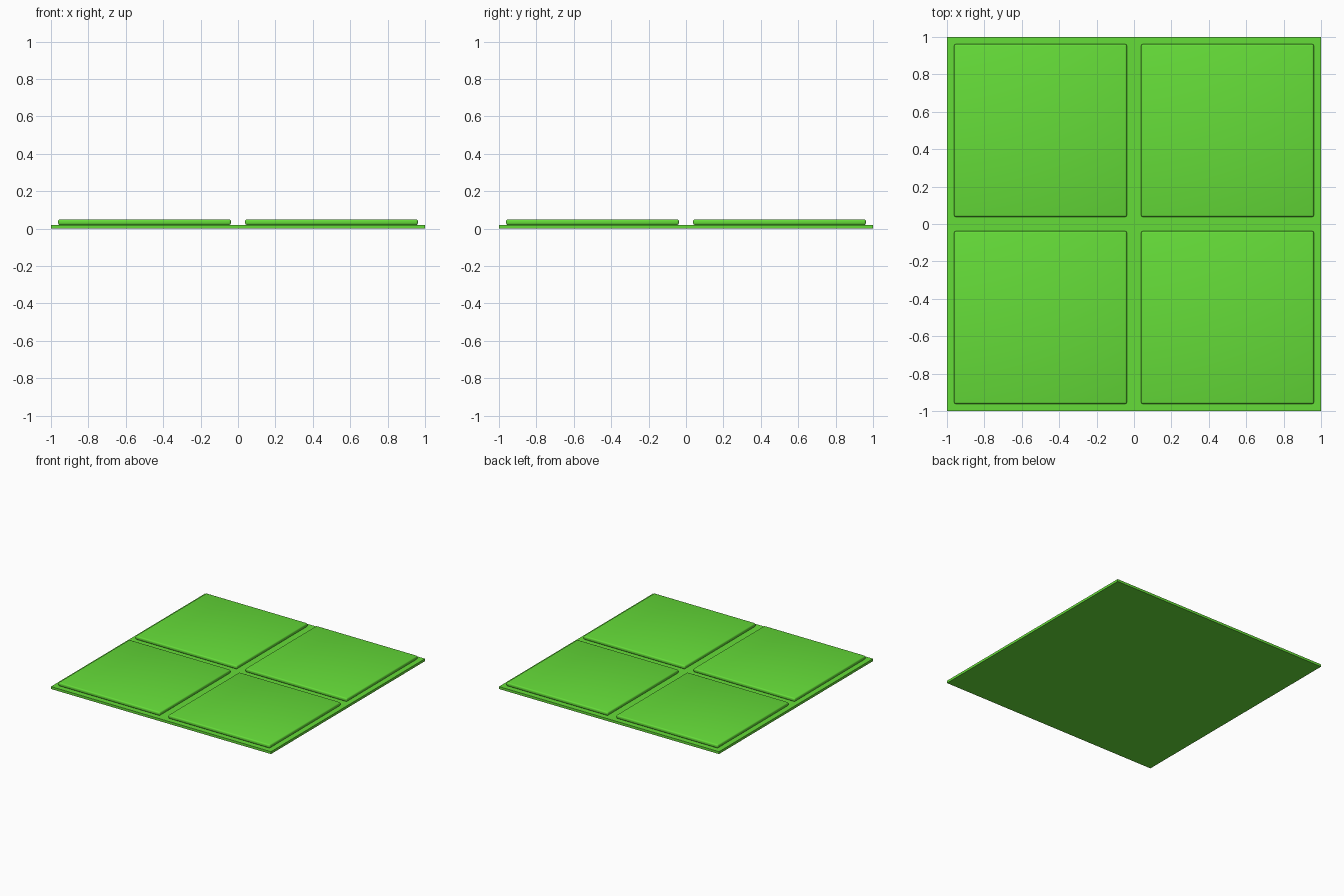
import bpy

if "Cube" in bpy.data.objects:
    bpy.data.objects.remove(bpy.data.objects["Cube"])

green = bpy.data.materials.new("green")
green.diffuse_color = (0.13, 0.72, 0.04, 1)
green.use_nodes = True
green.node_tree.nodes["Principled BSDF"].inputs["Base Color"].default_value = green.diffuse_color


def box(name, centre, size):
    bpy.ops.mesh.primitive_cube_add(size=1, location=centre)
    ob = bpy.context.object
    ob.name = name
    ob.scale = size
    bpy.ops.object.transform_apply(location=False, rotation=False, scale=True)
    ob.data.materials.append(green)
    return ob


# Thin flat base plate
box("base_plate", (0, 0, 0.01), (2, 2, 0.02))

# Four raised panels with softly rounded edges
for row, y in (("front", -0.5), ("back", 0.5)):
    for side, x in (("left", -0.5), ("right", 0.5)):
        panel = box(f"panel_{row}_{side}", (x, y, 0.035), (0.924, 0.924, 0.03))
        bevel = panel.modifiers.new("rounded_edges", 'BEVEL')
        bevel.width = 0.01
        bevel.segments = 3
        bevel.harden_normals = False
        bpy.ops.object.shade_smooth()
